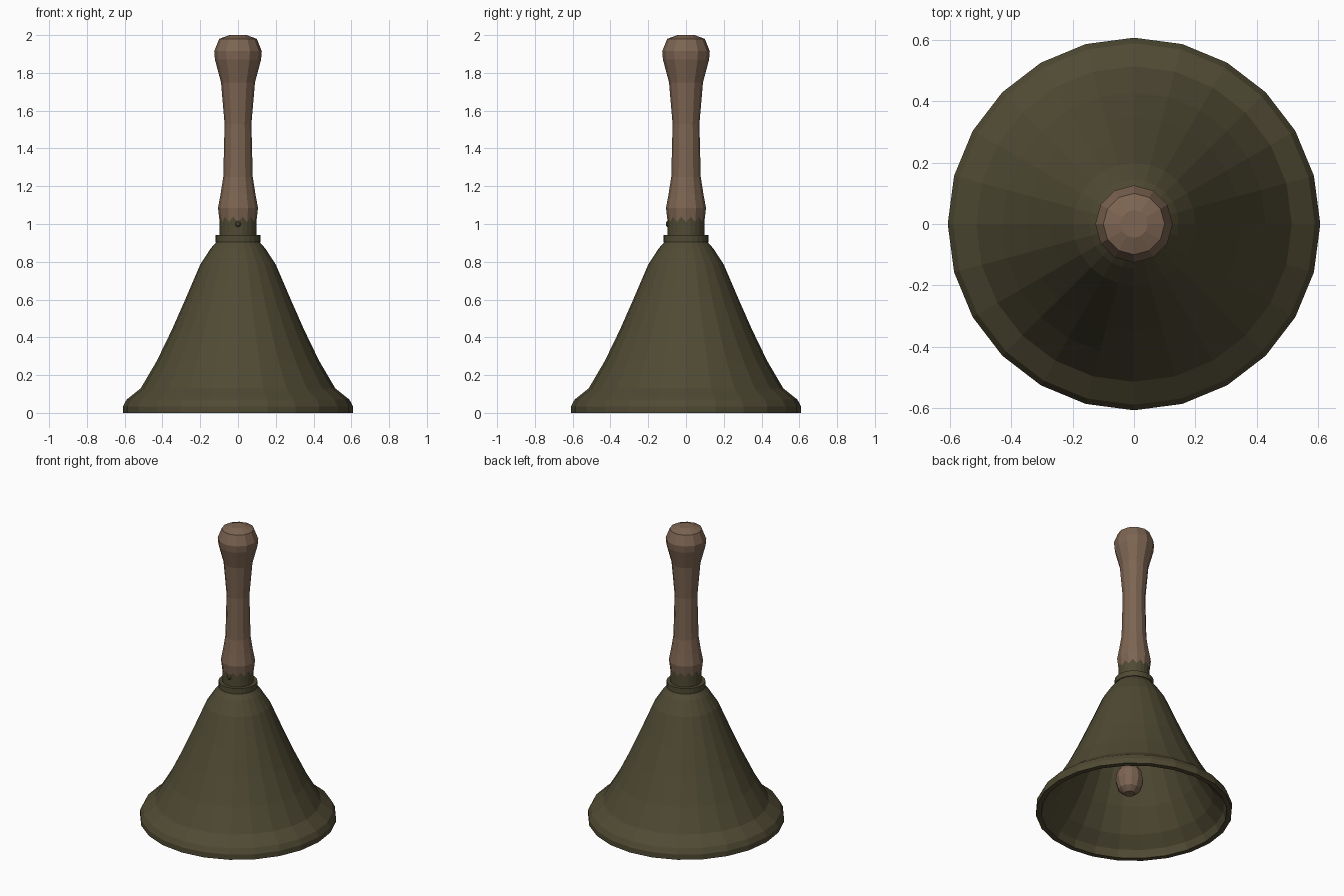
import bpy, bmesh, math

cube = bpy.data.objects.get("Cube")
if cube:
    bpy.data.objects.remove(cube, do_unlink=True)


def material(name, rgb):
    m = bpy.data.materials.new(name)
    m.use_nodes = True
    m.diffuse_color = (*rgb, 1)
    m.node_tree.nodes["Principled BSDF"].inputs["Base Color"].default_value = (*rgb, 1)
    return m


bronze = material("dark bronze", (0.08, 0.069, 0.034))
wood = material("brown wood", (0.205, 0.13, 0.085))


def lathe(name, profile, sides, mat, closed=False):
    """Turn a (radius, height) profile around z; open ends get caps."""
    bm = bmesh.new()
    rings = []
    for r, z in profile:
        angles = [2 * math.pi * i / sides for i in range(sides)]
        rings.append([bm.verts.new((r * math.cos(a), r * math.sin(a), z)) for a in angles])
    pairs = list(zip(rings, rings[1:]))
    if closed:
        pairs.append((rings[-1], rings[0]))
    else:
        bm.faces.new(rings[0])
        bm.faces.new(rings[-1])
    for low, high in pairs:
        for i in range(sides):
            j = (i + 1) % sides
            bm.faces.new((low[i], low[j], high[j], high[i]))
    bmesh.ops.recalc_face_normals(bm, faces=bm.faces)
    mesh = bpy.data.meshes.new(name)
    bm.to_mesh(mesh)
    bm.free()
    mesh.materials.append(mat)
    obj = bpy.data.objects.new(name, mesh)
    bpy.context.collection.objects.link(obj)
    return obj


# Hollow flared bell: outside from crown to lip, then back up the inside
lathe("bell_body", [
    (0.02, 0.91), (0.11, 0.91), (0.145, 0.87), (0.2, 0.785), (0.275, 0.61),
    (0.35, 0.44), (0.43, 0.275), (0.515, 0.13), (0.59, 0.07), (0.608, 0.035),
    (0.608, 0), (0.575, 0), (0.56, 0.05), (0.49, 0.12), (0.4, 0.265),
    (0.32, 0.43), (0.245, 0.6), (0.17, 0.77), (0.1, 0.87), (0.02, 0.88),
], 24, bronze, closed=True)

# Crown flange and socket
lathe("crown_flange", [(0.12, 0.905), (0.12, 0.942)], 24, bronze)
lathe("handle_socket", [(0.097, 0.93), (0.097, 1.05)], 24, bronze)

# Turned handle
lathe("handle", [
    (0.088, 0.95), (0.097, 1.01), (0.106, 1.085), (0.092, 1.16), (0.078, 1.25),
    (0.071, 1.53), (0.09, 1.75), (0.122, 1.87), (0.126, 1.915),
    (0.1, 1.98), (0.045, 2.0),
], 12, wood)

# Rivet on the front of the socket
rivet = lathe("socket_rivet", [(0.016, 0), (0.016, 0.018), (0.009, 0.025)], 8, bronze)
rivet.rotation_euler.x = math.pi / 2
rivet.location = (0, -0.08, 1.0)

# Clapper hanging inside
lathe("clapper_rod", [(0.015, 0.28), (0.015, 0.89)], 8, bronze)
ball = lathe("clapper_ball", [
    (0.035, -0.1), (0.07, -0.07), (0.087, -0.01), (0.078, 0.05), (0.05, 0.09), (0.02, 0.11),
], 12, wood)
ball.location = (0.02, -0.02, 0.23)
